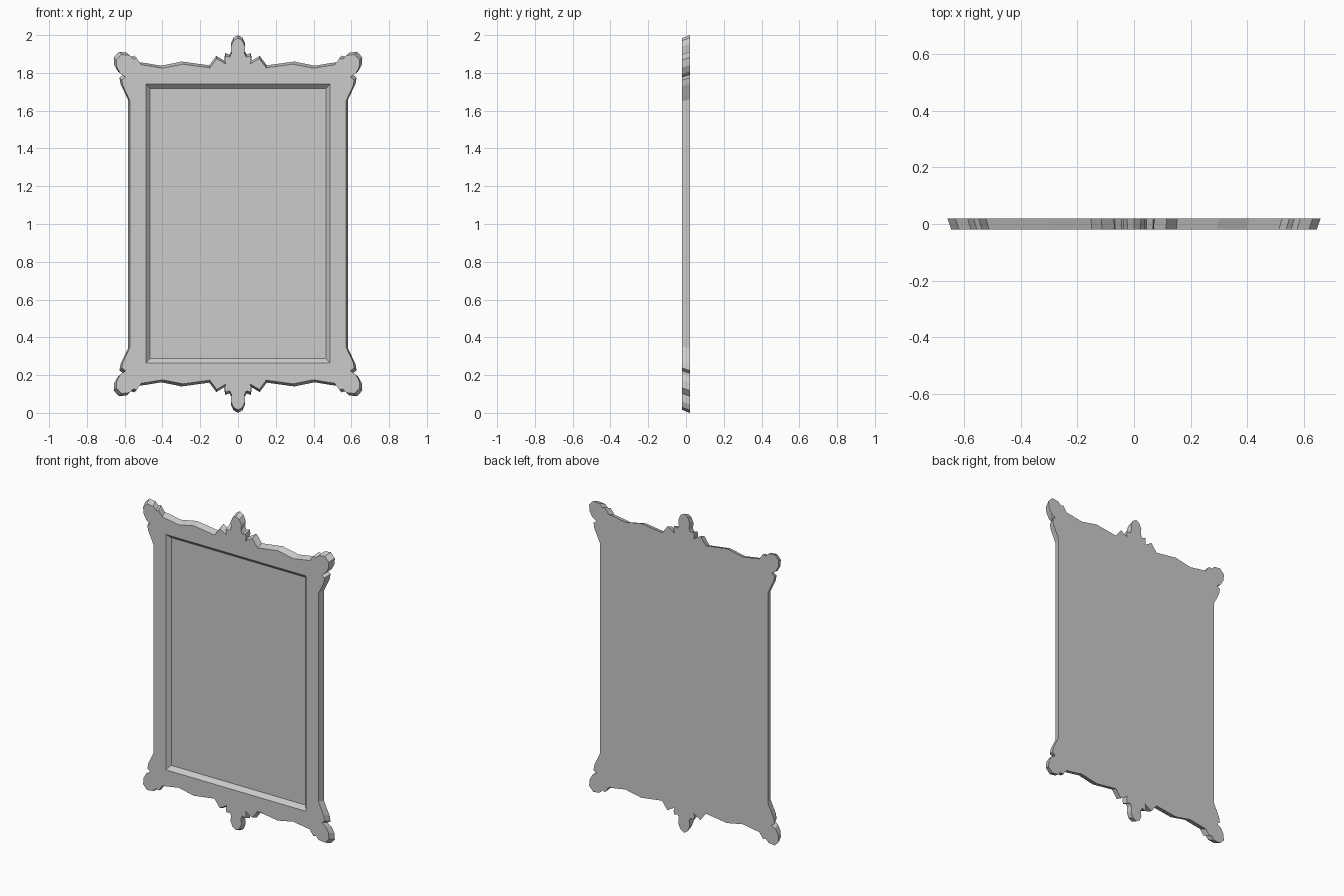
import bpy
import bmesh

old = bpy.data.objects.get("Cube")
if old:
    bpy.data.objects.remove(old, do_unlink=True)

HALF = 0.02         # half thickness
PANEL_Y = 0.003     # depth of the recessed panel

grey = bpy.data.materials.new("plain grey")
grey.use_nodes = True
colour = (0.6, 0.6, 0.6, 1)
grey.diffuse_color = colour
grey.node_tree.nodes["Principled BSDF"].inputs["Base Color"].default_value = colour

# One quarter of the ornate outline, from the crest to the side rail
# (x and height above the middle)
quarter = [
    (0, 1), (0.024, 0.986), (0.038, 0.955), (0.036, 0.915), (0.045, 0.897),
    (0.068, 0.905), (0.072, 0.878), (0.065, 0.86), (0.115, 0.89),
    (0.152, 0.84), (0.298, 0.86), (0.407, 0.838), (0.49, 0.852),
    (0.522, 0.856), (0.548, 0.892), (0.566, 0.886), (0.587, 0.907),
    (0.63, 0.912), (0.658, 0.882), (0.655, 0.842), (0.635, 0.807),
    (0.608, 0.79), (0.628, 0.775), (0.622, 0.742), (0.583, 0.66),
]


def full_outline():
    """Mirror the quarter across both axes into one closed loop."""
    right = quarter + [(x, -z) for x, z in reversed(quarter)]
    left = [(-x, z) for x, z in reversed(right[1:-1])]
    return right + left


def rectangle(half_x, low, high):
    return [(-half_x, low), (half_x, low), (half_x, high), (-half_x, high)]


def ring(bm, points, y, sx=1, sz=1):
    return [bm.verts.new((x * sx, y, 1 + z * sz)) for x, z in points]


def bridge(bm, a, b):
    """Join two matching loops with a band of quads."""
    for i in range(len(a)):
        j = (i + 1) % len(a)
        bm.faces.new((a[i], a[j], b[j], b[i]))


def finish(bm, name):
    mesh = bpy.data.meshes.new(name)
    bm.to_mesh(mesh)
    bm.free()
    mesh.materials.append(grey)
    obj = bpy.data.objects.new(name, mesh)
    bpy.context.scene.collection.objects.link(obj)
    return obj


# Frame: wide back, slightly smaller front, sloped lip around the opening
bm = bmesh.new()
outline = full_outline()
back = ring(bm, outline, HALF)
front = ring(bm, outline, -HALF, 0.979, 0.984)
opening = ring(bm, rectangle(0.487, -0.736, 0.74), -HALF)
inner = ring(bm, rectangle(0.465, -0.711, 0.717), PANEL_Y)
bm.faces.new(back)
bridge(bm, back, front)
bridge(bm, opening, inner)
rim = [bm.edges.get((loop[i - 1], loop[i]))
       for loop in (front, opening) for i in range(len(loop))]
bmesh.ops.triangle_fill(bm, edges=rim, use_beauty=True, normal=(0, -1, 0))
bmesh.ops.recalc_face_normals(bm, faces=bm.faces)
finish(bm, "ornate_frame")

# Flat panel set into the frame
bm = bmesh.new()
panel = bm.faces.new(ring(bm, rectangle(0.465, -0.711, 0.717), PANEL_Y))
panel.normal_update()
if panel.normal.y > 0:
    panel.normal_flip()
finish(bm, "mirror_panel")
